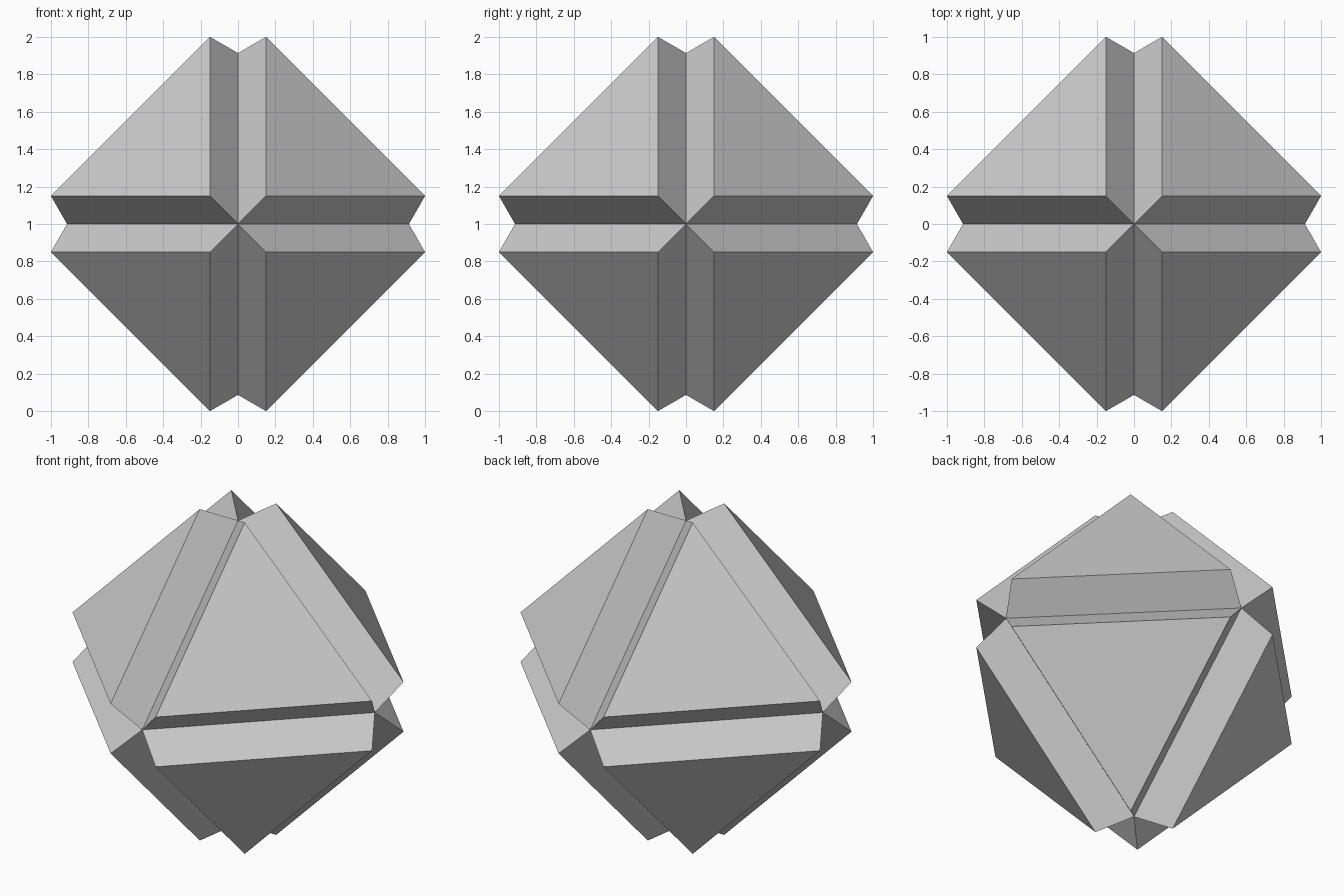
import bpy, bmesh
from mathutils import Vector

if "Cube" in bpy.data.objects:
    bpy.data.objects.remove(bpy.data.objects["Cube"])

TIP = 1.0       # outermost reach of each raised face
GAP = 0.15      # half width of the grooves
INNER = 0.914   # corner radius at the groove bottoms

# One octant: a raised triangle with three sloping groove walls
axes = [Vector((1, 0, 0)), Vector((0, 1, 0)), Vector((0, 0, 1))]
bm = bmesh.new()
tips = [bm.verts.new(Vector((GAP, GAP, GAP)) + a * (TIP - GAP)) for a in axes]
inner = [bm.verts.new(a * INNER) for a in axes]
bm.faces.new(tips)
for i in range(3):
    j = (i + 1) % 3
    bm.faces.new((inner[i], inner[j], tips[j], tips[i]))

mesh = bpy.data.meshes.new("grooved_octahedron")
bm.to_mesh(mesh)
bm.free()
obj = bpy.data.objects.new("grooved_octahedron", mesh)
bpy.context.collection.objects.link(obj)
obj.location.z = 1.0

# Mirror the octant into all eight directions
mirror = obj.modifiers.new("octants", 'MIRROR')
mirror.use_axis = (True, True, True)
mirror.use_mirror_merge = True
mirror.merge_threshold = 0.001
